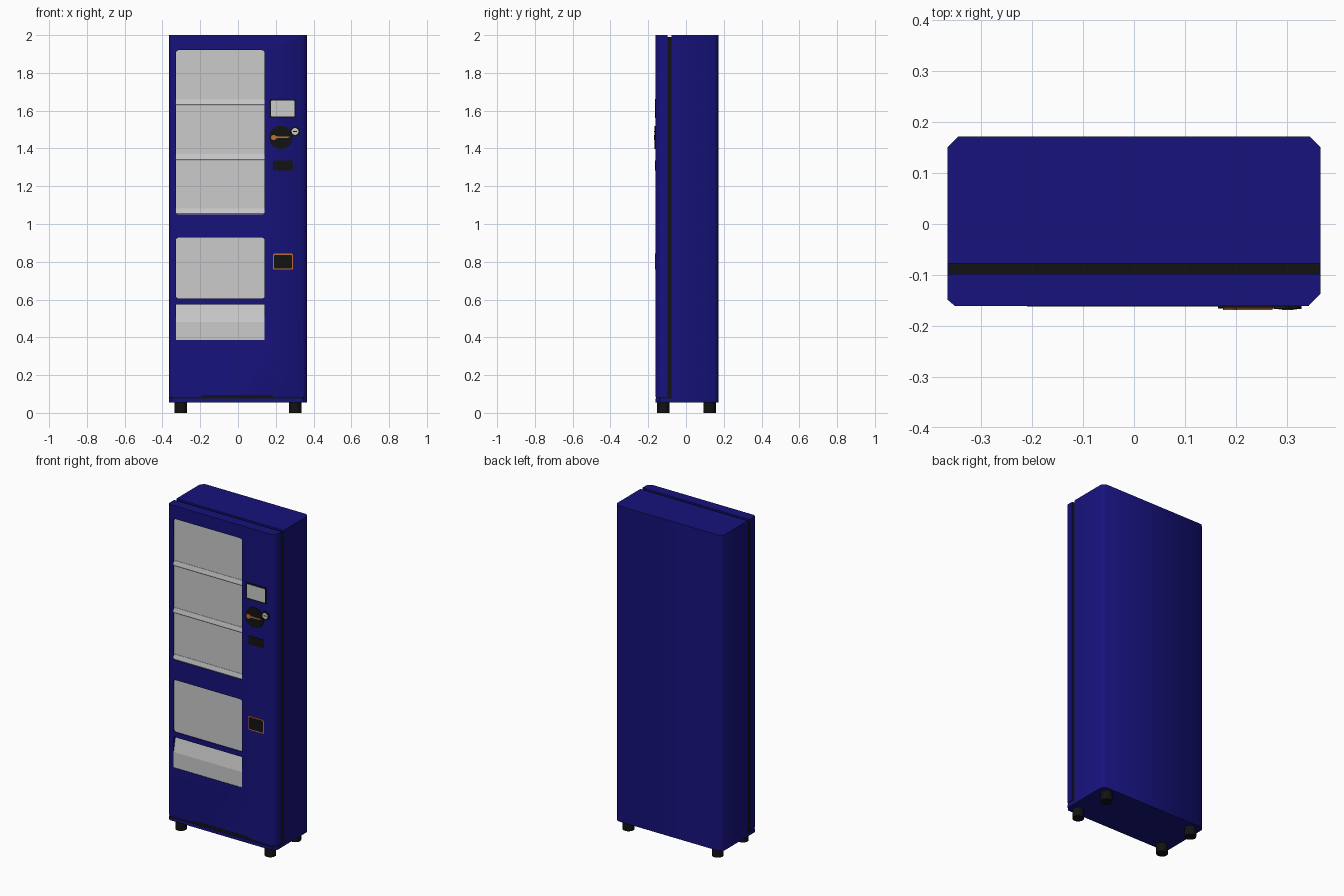
import bpy, bmesh, math
from mathutils import Vector

if "Cube" in bpy.data.objects:
    bpy.data.objects.remove(bpy.data.objects["Cube"])


def material(name, rgb):
    m = bpy.data.materials.new(name)
    m.diffuse_color = (*rgb, 1)
    m.use_nodes = True
    m.node_tree.nodes["Principled BSDF"].inputs["Base Color"].default_value = m.diffuse_color
    return m


BLUE = material("blue_paint", (0.008, 0.006, 0.2))
BLACK = material("black_plastic", (0.006, 0.006, 0.006))
ORANGE = material("orange_trim", (0.55, 0.16, 0.03))


def prism(name, pts, axis, a, b, mat=None, smooth=False):
    """Extrude a 2D outline along an axis from a to b."""
    place = {"x": lambda p, t: (t, p[0], p[1]),
             "y": lambda p, t: (p[0], t, p[1]),
             "z": lambda p, t: (p[0], p[1], t)}[axis]
    bm = bmesh.new()
    lo = [bm.verts.new(place(p, a)) for p in pts]
    hi = [bm.verts.new(place(p, b)) for p in pts]
    bm.faces.new(lo)
    bm.faces.new(hi[::-1])
    n = len(pts)
    for i in range(n):
        j = (i + 1) % n
        bm.faces.new((lo[i], lo[j], hi[j], hi[i]))
    bmesh.ops.recalc_face_normals(bm, faces=bm.faces)
    mesh = bpy.data.meshes.new(name)
    bm.to_mesh(mesh)
    bm.free()
    ob = bpy.data.objects.new(name, mesh)
    bpy.context.collection.objects.link(ob)
    if mat:
        mesh.materials.append(mat)
    if smooth:
        bpy.ops.object.select_all(action="DESELECT")
        ob.select_set(True)
        bpy.context.view_layer.objects.active = ob
        bpy.ops.object.shade_smooth_by_angle(angle=math.radians(50))
    return ob


def rect(x0, x1, z0, z1):
    return [(x0, z0), (x1, z0), (x1, z1), (x0, z1)]


def rounded(x0, x1, z0, z1, r, seg=4):
    pts = []
    for k, (cx, cz) in enumerate(rect(x0 + r, x1 - r, z0 + r, z1 - r)):
        for i in range(seg + 1):
            t = math.pi * (1 + k / 2) + math.pi / 2 * i / seg
            pts.append((cx + r * math.cos(t), cz + r * math.sin(t)))
    return pts


def disc(cx, cz, r, n=24):
    return [(cx + r * math.cos(2 * math.pi * i / n),
             cz + r * math.sin(2 * math.pi * i / n)) for i in range(n)]


def cut(target, outline, y0, y1):
    cutter = prism("pocket_cutter", outline, "y", y0, y1)
    mod = target.modifiers.new("pocket", "BOOLEAN")
    mod.operation, mod.solver, mod.object = "DIFFERENCE", "EXACT", cutter
    bpy.context.view_layer.objects.active = target
    bpy.ops.object.modifier_apply(modifier=mod.name)
    bpy.data.objects.remove(cutter)


W, FRONT = 0.366, -0.161

# Rear cabinet with chamfered back corners
prism("cabinet", [(-W, -0.078), (W, -0.078), (W, 0.151), (W - 0.021, 0.172),
                  (-W + 0.021, 0.172), (-W, 0.151)],
      "z", 0.055, 2.0, BLUE, True)

# Door, gasket and plinth
door_outline = [(-W, -0.098), (-W, -0.149), (-W + 0.014, FRONT),
                (W - 0.023, FRONT), (W, -0.137), (W, -0.098)]
door = prism("door", door_outline, "z", 0.085, 2.0, BLUE, True)
prism("door_gasket", rect(-W + 0.002, W - 0.002, -0.099, -0.077),
      "z", 0.075, 1.99, BLACK)
plinth_outline = door_outline[:-1] + [(W, -0.078), (-W, -0.078)]
prism("plinth", plinth_outline, "z", 0.055, 0.075, BLUE)
prism("plinth_seam", [(x * 0.995, y * 0.985) for x, y in door_outline],
      "z", 0.074, 0.086, BLACK)
prism("kick_vent", [(-0.21, 0.083), (0.2, 0.083), (0.17, 0.095), (-0.18, 0.095)],
      "y", FRONT - 0.001, FRONT + 0.01, BLACK)

# Display windows set into shallow pockets
X0, X1 = -0.328, 0.141
windows = {"upper_window": (1.05, 1.92), "lower_window": (0.605, 0.928)}
for name, (z0, z1) in windows.items():
    outline = rounded(X0, X1, z0, z1, 0.014)
    cut(door, outline, FRONT - 0.02, FRONT + 0.02)
    prism(name, outline, "y", FRONT + 0.008, FRONT + 0.021)

# Sloped shelf fronts
for i, z in enumerate((1.66, 1.37, 1.083)):
    prism(f"shelf_{i + 1}", [(FRONT + 0.01, z), (FRONT + 0.006, z),
                             (FRONT + 0.0005, z - 0.028),
                             (FRONT + 0.003, z - 0.033),
                             (FRONT + 0.01, z - 0.033)], "x", X0, X1)

# Delivery flap: upright lower half, upper half leaning back
cut(door, rect(X0, X1, 0.385, 0.575), FRONT - 0.02, FRONT + 0.04)
prism("delivery_flap", [(FRONT + 0.041, 0.385), (FRONT + 0.003, 0.385),
                        (FRONT + 0.003, 0.48), (FRONT + 0.022, 0.575),
                        (FRONT + 0.041, 0.575)], "x", X0, X1)

# Screen
prism("screen_frame", rounded(0.166, 0.306, 1.56, 1.662, 0.004, 2),
      "y", FRONT - 0.003, FRONT + 0.01, BLACK)
prism("screen", rounded(0.176, 0.299, 1.569, 1.653, 0.003, 2),
      "y", FRONT - 0.004, FRONT)

# Door handle dish, lever and lock
prism("handle_dish", disc(0.227, 1.458, 0.062, 32),
      "y", FRONT - 0.005, FRONT + 0.01, BLACK, True)
prism("handle_lever", [(0.19, 1.453), (0.272, 1.457), (0.272, 1.463), (0.19, 1.465)],
      "y", FRONT - 0.008, FRONT - 0.004, ORANGE)
prism("handle_pivot", disc(0.189, 1.458, 0.014),
      "y", FRONT - 0.008, FRONT - 0.004, ORANGE, True)
prism("lock_collar", disc(0.302, 1.49, 0.027),
      "y", FRONT - 0.006, FRONT + 0.01, BLACK, True)
prism("lock_face", disc(0.302, 1.49, 0.018),
      "y", FRONT - 0.007, FRONT - 0.004, None, True)
prism("lock_keyway", rect(0.291, 0.313, 1.488, 1.492),
      "y", FRONT - 0.0075, FRONT - 0.005, BLACK)

# Card slot and coin return
prism("card_slot", rect(0.186, 0.291, 1.283, 1.336),
      "y", FRONT - 0.003, FRONT + 0.01, BLACK)
prism("coin_return_frame", rounded(0.185, 0.291, 0.758, 0.843, 0.008),
      "y", FRONT - 0.003, FRONT + 0.01, ORANGE)
prism("coin_return", rounded(0.191, 0.285, 0.764, 0.837, 0.006),
      "y", FRONT - 0.004, FRONT, BLACK)

# Feet
for sx, side in ((-1, "left"), (1, "right")):
    for y, end in ((-0.12, "front"), (0.125, "back")):
        prism(f"{end}_{side}_foot", disc(0.304 * sx, y, 0.033, 16),
              "z", 0, 0.06, BLACK, True)
